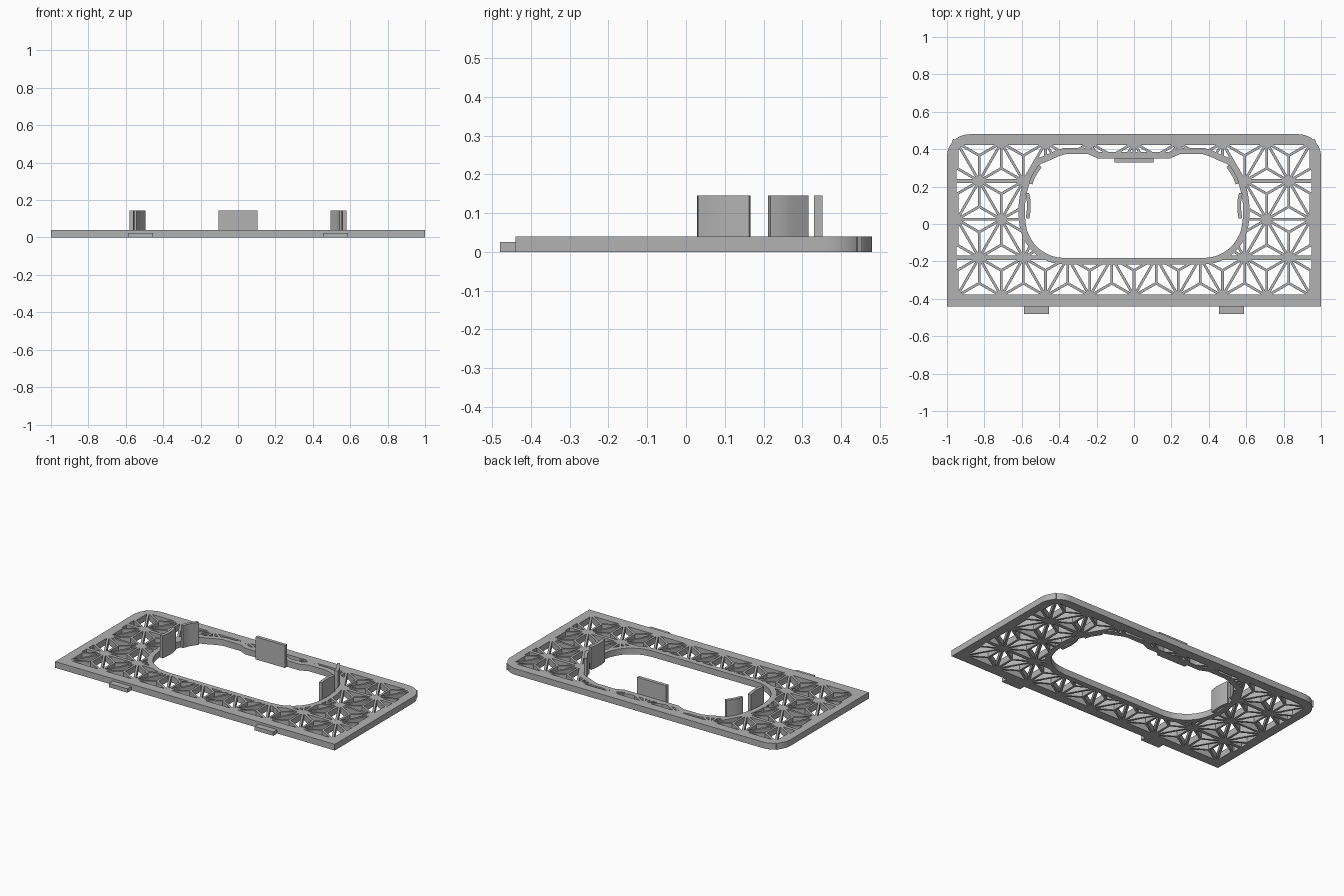
import bpy, bmesh
from math import pi, cos, sin, sqrt
from mathutils import Vector

cube = bpy.data.objects.get("Cube")
if cube:
    bpy.data.objects.remove(cube)

GREY = (0.45, 0.45, 0.45, 1)
mat = bpy.data.materials.new("plain grey")
mat.use_nodes = True
mat.diffuse_color = GREY
mat.node_tree.nodes["Principled BSDF"].inputs["Base Color"].default_value = GREY
THICK = 0.04
TAB_TOP = 0.145


def finish(name, bm, smooth=False):
    bmesh.ops.recalc_face_normals(bm, faces=bm.faces)
    mesh = bpy.data.meshes.new(name)
    bm.to_mesh(mesh)
    bm.free()
    mesh.materials.append(mat)
    obj = bpy.data.objects.new(name, mesh)
    bpy.context.collection.objects.link(obj)
    if smooth:
        bpy.ops.object.select_all(action='DESELECT')
        obj.select_set(True)
        bpy.context.view_layer.objects.active = obj
        bpy.ops.object.shade_smooth_by_angle(angle=pi / 6)


def prism(bm, points, z0, z1):
    low = [bm.verts.new((p[0], p[1], z0)) for p in points]
    high = [bm.verts.new((p[0], p[1], z1)) for p in points]
    bm.faces.new(low)
    bm.faces.new(high)
    for i in range(len(points)):
        j = (i + 1) % len(points)
        bm.faces.new((low[i], low[j], high[j], high[i]))


def band(bm, outer, inner, z0, z1, closed=True):
    rows = [[bm.verts.new((p[0], p[1], z)) for p in loop]
            for loop, z in ((outer, z0), (inner, z0), (inner, z1), (outer, z1))]
    n = len(outer)
    for i in range(n if closed else n - 1):
        j = (i + 1) % n
        for k in range(4):
            a, b = rows[k], rows[(k + 1) % 4]
            bm.faces.new((a[i], a[j], b[j], b[i]))
    if not closed:
        for i in (0, -1):
            bm.faces.new([r[i] for r in rows])


def offset(path, d, closed=True):
    # Shift a path sideways with mitred corners
    out, n = [], len(path)
    for i, p in enumerate(path):
        a = (p - path[i - 1]) if closed or i > 0 else path[1] - p
        b = (path[(i + 1) % n] - p) if closed or i < n - 1 else a
        na, nb = (Vector((v.y, -v.x)).normalized() for v in (a, b))
        m = (na + nb).normalized()
        out.append(p + m * d / m.dot(na))
    return out


def smooth_path(pts, steps=4):
    out = []
    for i in range(len(pts) - 1):
        p0, p1, p2, p3 = (pts[max(0, min(len(pts) - 1, i + k))] for k in (-1, 0, 1, 2))
        for s in range(steps):
            t = s / steps
            out.append(0.5 * (2 * p1 + (p2 - p0) * t + (2 * p0 - 5 * p1 + 4 * p2 - p3) * t * t
                              + (3 * p1 - p0 - 3 * p2 + p3) * t ** 3))
    return out + [pts[-1]]


# Outer frame: square front corners, rounded back corners
def frame_loop(x, y0, y1, r):
    pts = [(-x, y0), (x, y0)]
    for sx, start in ((1, 0), (-1, pi / 2)):
        for k in range(13):
            a = start + k * pi / 24
            pts.append((sx * (x - r) + r * cos(a), y1 - r + r * sin(a)))
    return pts


bm = bmesh.new()
band(bm, frame_loop(1, -0.44, 0.48, 0.12), frame_loop(0.95, -0.38, 0.422, 0.02), 0, THICK)
finish("outer_frame", bm, True)

# Rim around the central opening
V = Vector
side = smooth_path([V(p) for p in ((0.37, -0.2), (0.45, -0.185), (0.53, -0.135), (0.58, -0.06),
                                   (0.598, 0.02), (0.598, 0.12), (0.575, 0.22), (0.535, 0.3),
                                   (0.51, 0.335))])
half = side + [V(p) for p in ((0.46, 0.355), (0.41, 0.378), (0.37, 0.39), (0.24, 0.39), (0.19, 0.368))]
rim = half + [V((-p.x, p.y)) for p in reversed(half)]
bm = bmesh.new()
band(bm, offset(rim, 0.017), offset(rim, -0.017), 0, THICK)
finish("opening_rim", bm, True)


# Triangular leaf lattice between the frame and the rim
def in_rim(p):
    hit = False
    for a, b in zip(rim, rim[1:] + rim[:1]):
        if (a.y > p.y) != (b.y > p.y) and p.x < a.x + (p.y - a.y) * (b.x - a.x) / (b.y - a.y):
            hit = not hit
    return hit


def strut(bm, a, b, width):
    # Keep only the stretches outside the rim and inside the frame
    steps, run = 30, []
    n = Vector((a.y - b.y, b.x - a.x)).normalized() * width / 2
    for k in range(steps + 2):
        p = a.lerp(b, k / steps)
        keep = k <= steps and abs(p.x) < 0.97 and -0.41 < p.y < 0.45 and not in_rim(p)
        if keep:
            run.append(p)
        elif run:
            if len(run) > 1:
                s, e = run[0], run[-1]
                prism(bm, (s - n, e - n, e + n, s + n), 0, THICK)
            run = []


SIDE = 0.2365
ROW = SIDE * sqrt(3) / 2
THIN = 0.014
bm = bmesh.new()
for row in range(5):
    y = -0.385 + row * ROW
    shift = 0.5 * (row % 2)
    for col in range(-6, 6):
        p = V(((col + shift) * SIDE, y))
        q = p + V((SIDE, 0))
        strut(bm, p, q, 0.022 if row % 2 else THIN)
        for up in (1, -1):
            tip = p + V((SIDE / 2, up * ROW))
            if up == 1:
                strut(bm, p, tip, THIN)
                strut(bm, q, tip, THIN)
            centre = (p + q + tip) / 3
            for corner in (p, q, tip):
                strut(bm, centre, corner, THIN)
finish("leaf_lattice", bm)


# Upright clips around the opening and tongues on the front edge
def box(name, x0, x1, y0, y1, z1):
    bm = bmesh.new()
    prism(bm, ((x0, y0), (x1, y0), (x1, y1), (x0, y1)), 0, z1)
    finish(name, bm)


box("back_clip", -0.105, 0.105, 0.33, 0.352, TAB_TOP)
for s, word in ((1, "left"), (-1, "right")):
    xs = sorted((s * 0.455, s * 0.588))
    box(word + "_front_tongue", *xs, -0.48, -0.435, 0.025)
    clips = {"side_clip": ((0.569, 0.03), (0.563, 0.075), (0.563, 0.12), (0.571, 0.165)),
             "corner_clip": ((0.552, 0.215), (0.54, 0.25), (0.522, 0.28), (0.502, 0.31))}
    for name, pts in clips.items():
        path = smooth_path([V((s * x, y)) for x, y in pts])
        bm = bmesh.new()
        band(bm, offset(path, 0.01, False), offset(path, -0.01, False), 0, TAB_TOP, False)
        finish(word + "_" + name, bm, True)
